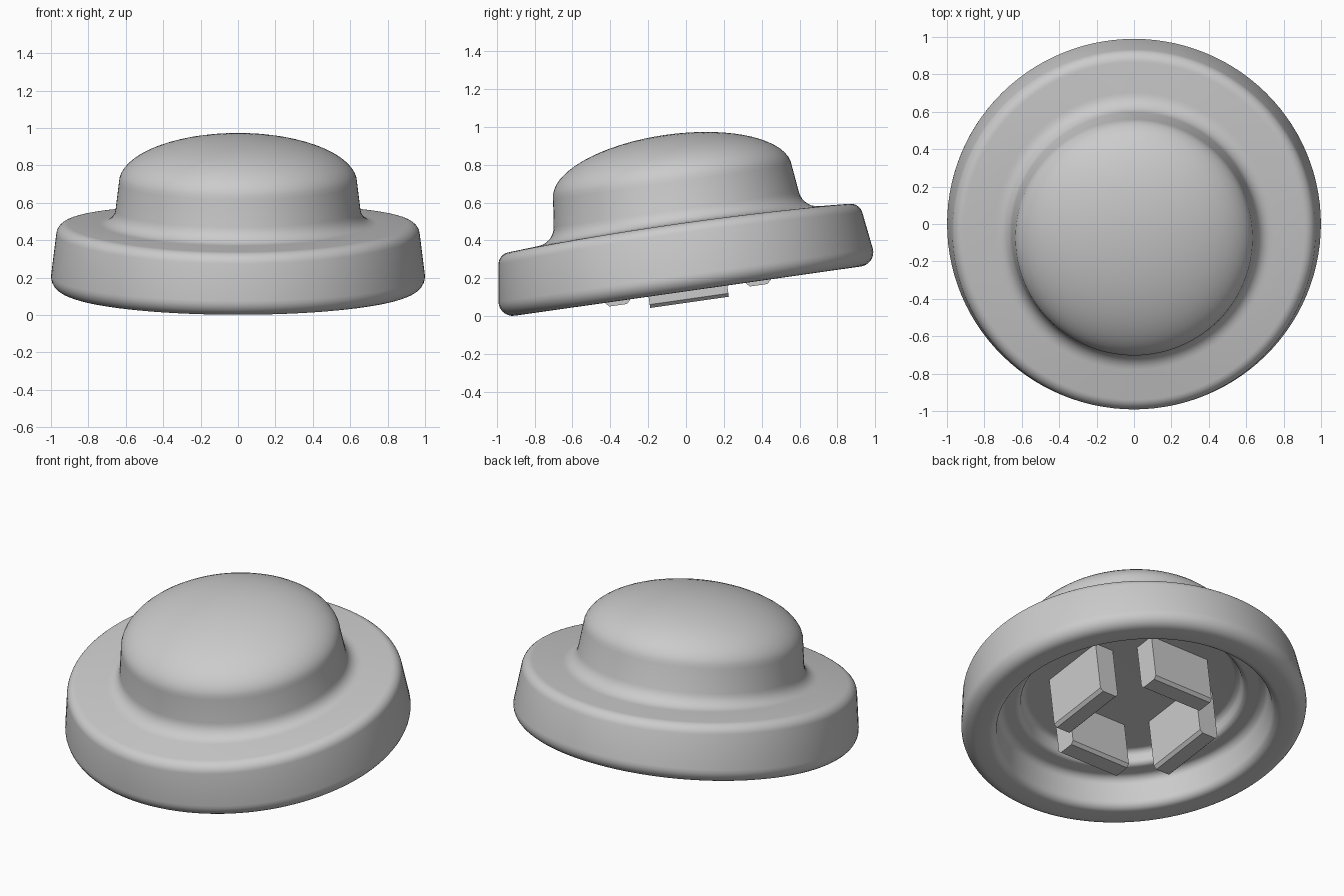
import bpy, bmesh, math
from mathutils import Matrix, Vector

if "Cube" in bpy.data.objects:
    bpy.data.objects.remove(bpy.data.objects["Cube"])

TILT = math.radians(8.1)
PLACE = Matrix.Translation((0, 0.01, 0.1325)) @ Matrix.Rotation(TILT, 4, 'X')


def rounded(points, steps=7):
    """Profile points (r, h, fillet radius) -> polyline with rounded corners."""
    out = []
    for i, (r, h, rad) in enumerate(points):
        p = Vector((r, h))
        if rad == 0:
            out.append(p)
            continue
        a = (Vector(points[i - 1][:2]) - p).normalized()
        b = (Vector(points[i + 1][:2]) - p).normalized()
        half = a.angle(b) / 2
        d = rad / math.tan(half)
        c = p + (a + b).normalized() * (rad / math.sin(half))
        s, e = p + a * d - c, p + b * d - c
        sweep = s.angle(e)
        for k in range(steps + 1):
            t = k / steps
            out.append(c + (s * math.sin((1 - t) * sweep) + e * math.sin(t * sweep)) / math.sin(sweep))
    return out


def dome(r, h, rise, n=16):
    """Quarter ellipse from the wall top to the axis."""
    return [Vector((r * math.cos(t), h + rise * math.sin(t)))
            for t in (math.pi / 2 * k / n for k in range(1, n + 1))]


def finish(name, bm, angle):
    bmesh.ops.remove_doubles(bm, verts=bm.verts, dist=1e-5)
    bmesh.ops.recalc_face_normals(bm, faces=bm.faces)
    mesh = bpy.data.meshes.new(name)
    bm.to_mesh(mesh)
    bm.free()
    ob = bpy.data.objects.new(name, mesh)
    bpy.context.collection.objects.link(ob)
    ob.matrix_world = PLACE
    bpy.ops.object.select_all(action='DESELECT')
    ob.select_set(True)
    bpy.context.view_layer.objects.active = ob
    bpy.ops.object.shade_smooth_by_angle(angle=math.radians(angle))
    return ob


# Cap shell: revolved profile with a shallow stepped recess underneath
profile = rounded([(0, 0.275, 0), (0.63, 0.275, 0.04), (0.65, 0.19, 0.035), (0.775, 0.19, 0.05),
                   (0.805, 0, 0.05), (1.011, 0, 0.075), (0.964, 0.333, 0.065),
                   (0.665, 0.352, 0.1), (0.637, 0.58, 0)]) + dome(0.637, 0.58, 0.254)

bm = bmesh.new()
verts = [bm.verts.new((max(p.x, 0), 0, p.y)) for p in profile]
edges = [bm.edges.new(pair) for pair in zip(verts, verts[1:])]
bmesh.ops.spin(bm, geom=verts + edges, cent=(0, 0, 0), axis=(0, 0, 1),
               angle=2 * math.pi, steps=112, use_merge=True)
# Slight crown of the flange towards its two sides
for v in bm.verts:
    r = math.hypot(v.co.x, v.co.y)
    if v.co.z > 0.25 and r > 0.66:
        v.co.z += 0.028 * v.co.x ** 2 * min(1, (r - 0.66) / 0.08)
finish("cap_shell", bm, 40)

# Four socket walls hanging from the recess ceiling
for i, (side, depth) in enumerate(zip(("right", "back", "left", "front"),
                                      (-0.06, -0.022, -0.06, -0.022))):
    bm = bmesh.new()
    top = 0.28
    bmesh.ops.create_cube(bm, size=1, matrix=Matrix.Translation((0.375, 0, (top + depth) / 2))
                          @ Matrix.Diagonal((0.13, 0.42, top - depth, 1)))
    low = [e for e in bm.edges if all(v.co.z < 0 for v in e.verts)
           and abs(e.verts[0].co.y - e.verts[1].co.y) > 0.1]
    bmesh.ops.bevel(bm, geom=low, offset=0.018, segments=1, affect='EDGES')
    bmesh.ops.rotate(bm, verts=bm.verts, cent=(0, 0, 0),
                     matrix=Matrix.Rotation(i * math.pi / 2, 3, 'Z'))
    finish("socket_wall_" + side, bm, 20)
